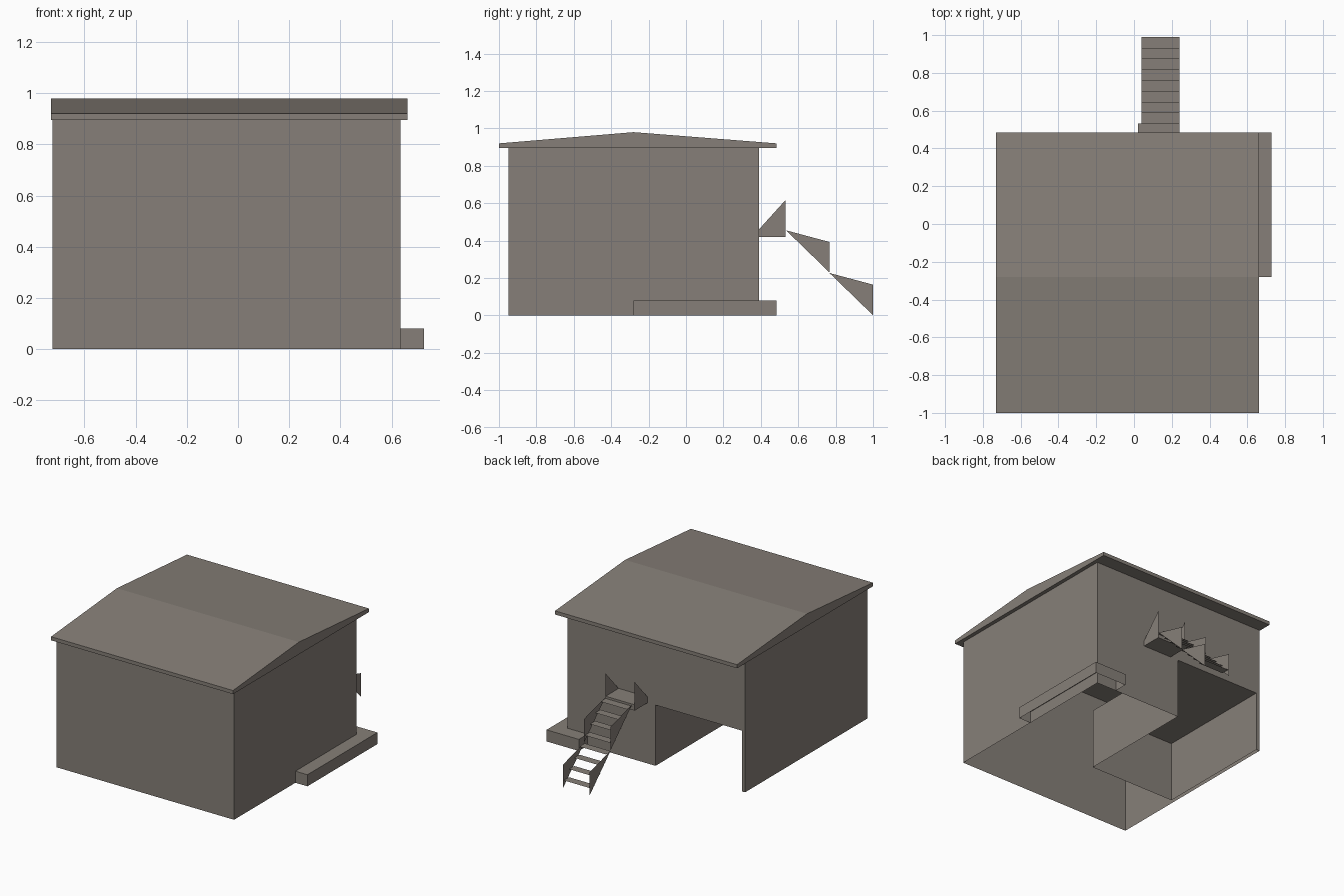
import bpy

if "Cube" in bpy.data.objects:
    bpy.data.objects.remove(bpy.data.objects["Cube"])

mat = bpy.data.materials.new("warm grey")
mat.diffuse_color = (0.24, 0.213, 0.188, 1)
mat.use_nodes = True
mat.node_tree.nodes["Principled BSDF"].inputs["Base Color"].default_value = mat.diffuse_color


def make(name, verts, faces):
    me = bpy.data.meshes.new(name)
    me.from_pydata(verts, [], faces)
    me.materials.append(mat)
    ob = bpy.data.objects.new(name, me)
    bpy.context.collection.objects.link(ob)
    return ob


def prism_z(name, outline, z0, z1, top=True, bottom=False):
    """Counter-clockwise outline in xy raised from z0 to z1, ends optional."""
    n = len(outline)
    verts = [(x, y, z) for z in (z0, z1) for x, y in outline]
    faces = [(i, (i + 1) % n, n + (i + 1) % n, n + i) for i in range(n)]
    if top:
        faces.append(tuple(range(n, 2 * n)))
    if bottom:
        faces.append(tuple(range(n - 1, -1, -1)))
    return make(name, verts, faces)


def prism_x(name, profile, x0, x1):
    """Counter-clockwise profile in yz extruded along x, both ends closed."""
    n = len(profile)
    verts = [(x, y, z) for x in (x0, x1) for y, z in profile]
    faces = [(i, (i + 1) % n, n + (i + 1) % n, n + i) for i in range(n)]
    faces += [tuple(range(n - 1, -1, -1)), tuple(range(n, 2 * n))]
    return make(name, verts, faces)


def panel(name, profile, x):
    """Flat side panel in the yz plane."""
    return make(name, [(x, y, z) for y, z in profile], [tuple(range(len(profile)))])


# Main dimensions
XL, XR, YF, YB, H = -0.725, 0.635, -0.95, 0.39, 0.895
GL, GR, GY, GH = -0.70, -0.04, -0.46, 0.42

# Front and side walls, open at the bottom
make("walls",
     [(XR, YB, 0), (XL, YB, 0), (XL, YF, 0), (XR, YF, 0),
      (XR, YB, H), (XL, YB, H), (XL, YF, H), (XR, YF, H)],
     [(1, 2, 6, 5), (2, 3, 7, 6), (3, 0, 4, 7)])

# Back wall, cut around the garage opening
make("back_wall",
     [(XR, YB, 0), (GR, YB, 0), (GR, YB, GH), (GL, YB, GH),
      (GL, YB, 0), (XL, YB, 0), (XL, YB, H), (XR, YB, H)],
     [tuple(range(8))])

# Garage recess: two sides, inner end and ceiling
make("garage_recess",
     [(x, y, z) for z in (0, GH) for x, y in
      ((GR, YB), (GR, GY), (GL, GY), (GL, YB))],
     [(0, 1, 5, 4), (1, 2, 6, 5), (2, 3, 7, 6), (4, 5, 6, 7)])

# Low pitched roof with fascia and flat underside
prism_x("roof", [(-1, H), (0.485, H), (0.485, 0.92), (-0.28, 0.98), (-1, 0.92)],
        -0.73, 0.662)

# L-shaped low ledge round the back right corner
prism_z("ledge", [(XR, -0.28), (0.727, -0.28), (0.727, 0.485), (0.48, 0.485),
                  (0.48, YB), (XR, YB)], 0, 0.08)

# Stair landing and its side panels
SL, SR = 0.04, 0.242
prism_z("landing", [(0.02, YB), (SR, YB), (SR, 0.532), (0.02, 0.532)],
        0.42, 0.46, bottom=True)
for side, x in (("left", 0.02), ("right", SR)):
    panel(f"landing_panel_{side}", [(YB, 0.46), (0.532, 0.46), (0.532, 0.617)], x)

# Open stair treads
STEPS, DEPTH, RISE = 8, 0.0572, 0.056
for i in range(STEPS):
    y, z = 0.532 + i * DEPTH, 0.445 - i * RISE
    make(f"tread_{i + 1}", [(SL, y, z), (SR, y, z), (SR, y + DEPTH, z), (SL, y + DEPTH, z)],
         [(0, 1, 2, 3)])

# Triangular stair side panels, two per side
for side, x in (("left", SL), ("right", SR)):
    for k, (y, z) in enumerate(((0.535, 0.455), (0.767, 0.227))):
        panel(f"stair_panel_{side}_{k + 1}",
              [(y, z), (y + 0.232, z - 0.225), (y + 0.232, z - 0.062)], x)
